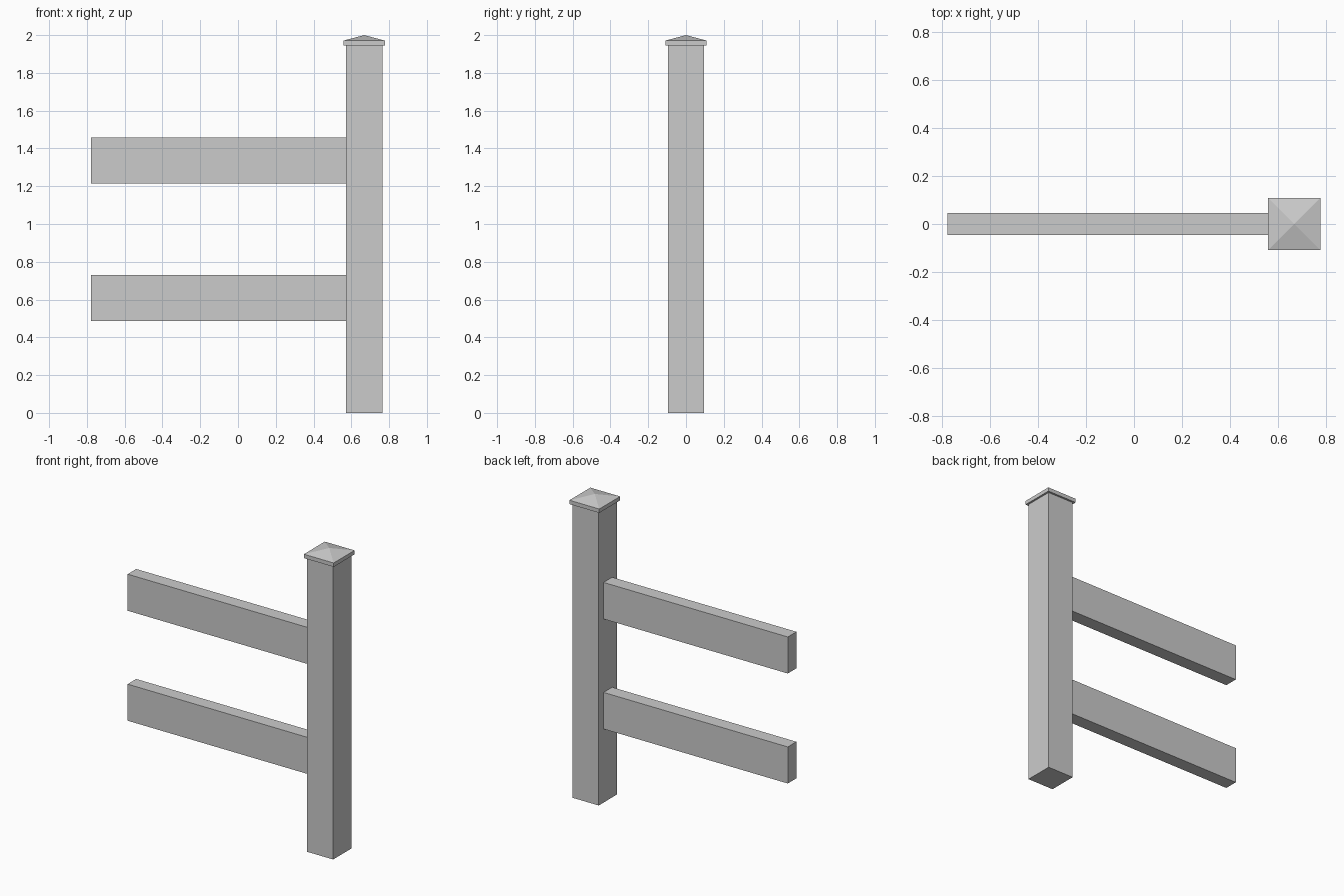
import bpy, bmesh

if "Cube" in bpy.data.objects:
    bpy.data.objects.remove(bpy.data.objects["Cube"])

POST_X = 0.668


def add_object(name, bm):
    bmesh.ops.recalc_face_normals(bm, faces=bm.faces)
    mesh = bpy.data.meshes.new(name)
    bm.to_mesh(mesh)
    bm.free()
    obj = bpy.data.objects.new(name, mesh)
    bpy.context.collection.objects.link(obj)
    return obj


def box_bmesh(x0, x1, depth, z0, z1):
    bm = bmesh.new()
    bmesh.ops.create_cube(bm, size=1)
    bmesh.ops.scale(bm, vec=(x1 - x0, depth, z1 - z0), verts=bm.verts)
    bmesh.ops.translate(bm, vec=((x0 + x1) / 2, 0, (z0 + z1) / 2), verts=bm.verts)
    return bm


# Square post
half = 0.096
add_object("post", box_bmesh(POST_X - half, POST_X + half, 2 * half, 0, 1.945))

# Overhanging cap: thin slab whose top rises to a low pyramid
half_cap = 0.109
cap = box_bmesh(POST_X - half_cap, POST_X + half_cap, 2 * half_cap, 1.945, 1.971)
top = max(cap.faces, key=lambda f: f.calc_center_median().z)
peak = bmesh.ops.poke(cap, faces=[top])["verts"][0]
peak.co.z = 2.0
add_object("post_cap", cap)

# Two horizontal rails butting against the post
for name, z0 in (("lower_rail", 0.487), ("upper_rail", 1.215)):
    add_object(name, box_bmesh(-0.777, POST_X - half, 0.09, z0, z0 + 0.242))
